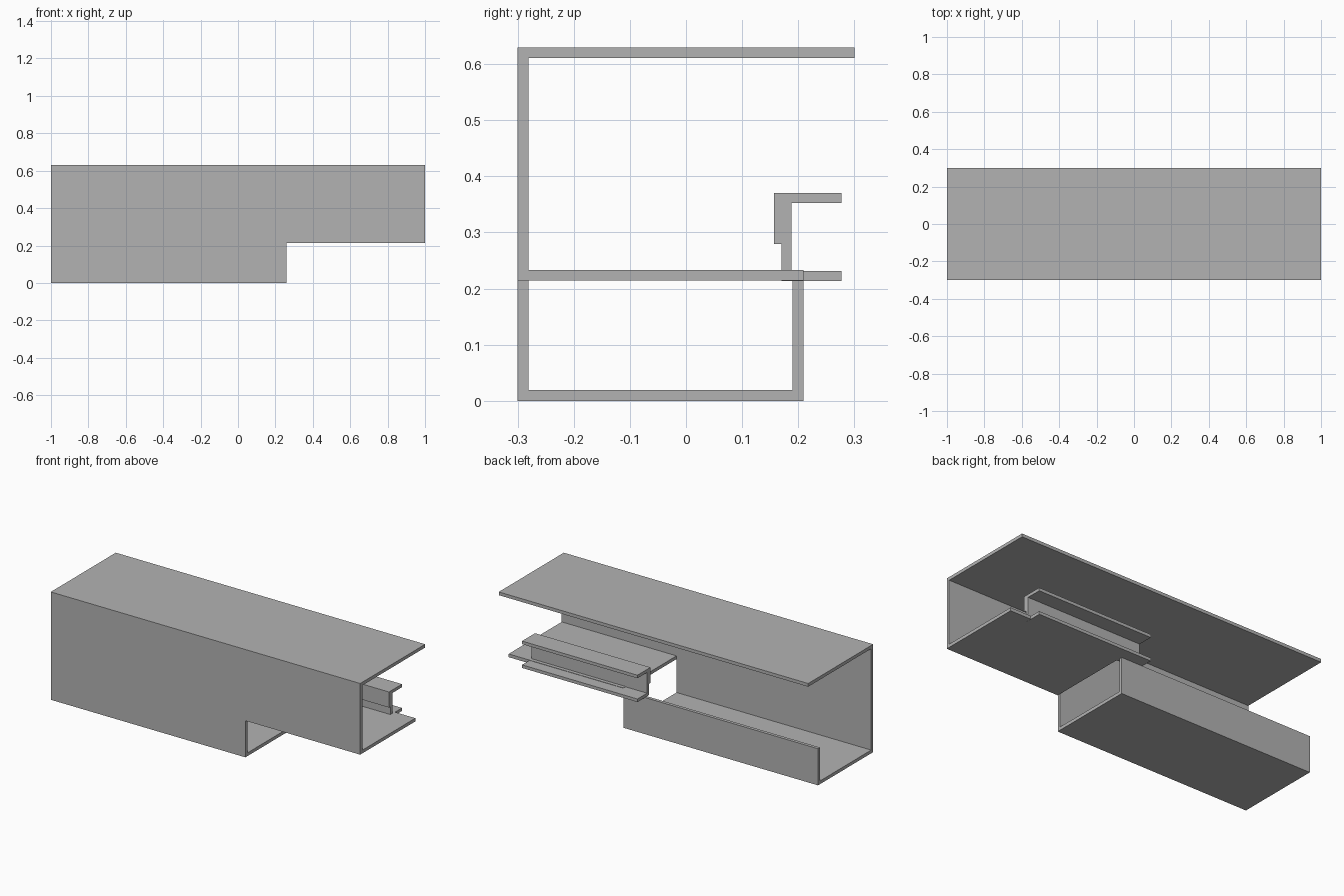
import bpy
import bmesh

cube = bpy.data.objects.get("Cube")
if cube:
    bpy.data.objects.remove(cube, do_unlink=True)

# Single plain grey finish
grey = bpy.data.materials.new("plain_grey")
grey.use_nodes = True
colour = (0.45, 0.45, 0.45, 1)
grey.diffuse_color = colour
grey.node_tree.nodes["Principled BSDF"].inputs["Base Color"].default_value = colour


def extrude(name, corners, offset):
    """Close a loop of 3D corners and extrude it into a solid."""
    bm = bmesh.new()
    face = bm.faces.new([bm.verts.new(c) for c in corners])
    result = bmesh.ops.extrude_face_region(bm, geom=[face])
    moved = [v for v in result["geom"] if isinstance(v, bmesh.types.BMVert)]
    bmesh.ops.translate(bm, verts=moved, vec=offset)
    bmesh.ops.recalc_face_normals(bm, faces=bm.faces)
    mesh = bpy.data.meshes.new(name)
    bm.to_mesh(mesh)
    bm.free()
    mesh.materials.append(grey)
    obj = bpy.data.objects.new(name, mesh)
    bpy.context.collection.objects.link(obj)
    return obj


def extrude_x(name, profile, x0, x1):
    return extrude(name, [(x0, y, z) for y, z in profile], (x1 - x0, 0, 0))


def board(name, x0, x1, y0, y1, z0, z1):
    return extrude_x(name, [(y0, z0), (y1, z0), (y1, z1), (y0, z1)], x0, x1)


T = 0.019                 # board thickness
FRONT, BACK = -0.3, 0.3
TRAY_BACK = 0.209
STEP = 0.258              # where the lower tray ends and the shelf begins
SHELF, TOP = 0.233, 0.63
INNER = FRONT + T

# Stepped front panel
outline = [(-1, 0), (STEP, 0), (STEP, SHELF - T), (1, SHELF - T),
           (1, TOP - T), (-1, TOP - T)]
extrude("front_panel", [(x, FRONT, z) for x, z in outline], (0, T, 0))

# Top, shelf and tray boards
board("top_panel", -1, 1, FRONT, BACK, TOP - T, TOP)
board("shelf", STEP, 1, INNER, TRAY_BACK, SHELF - T, SHELF)
board("tray_floor", -1, STEP, INNER, TRAY_BACK, 0, T)
board("tray_back_wall", -1, STEP, TRAY_BACK - T, TRAY_BACK, T, SHELF - T)

# Channel rail with a thicker upper web
rail = [(0.157, 0.37), (0.277, 0.37), (0.277, 0.352), (0.188, 0.352),
        (0.188, 0.231), (0.277, 0.231), (0.277, 0.213), (0.17, 0.213),
        (0.17, 0.279), (0.157, 0.279)]
extrude_x("channel_rail", rail, 0.12, 0.866)
